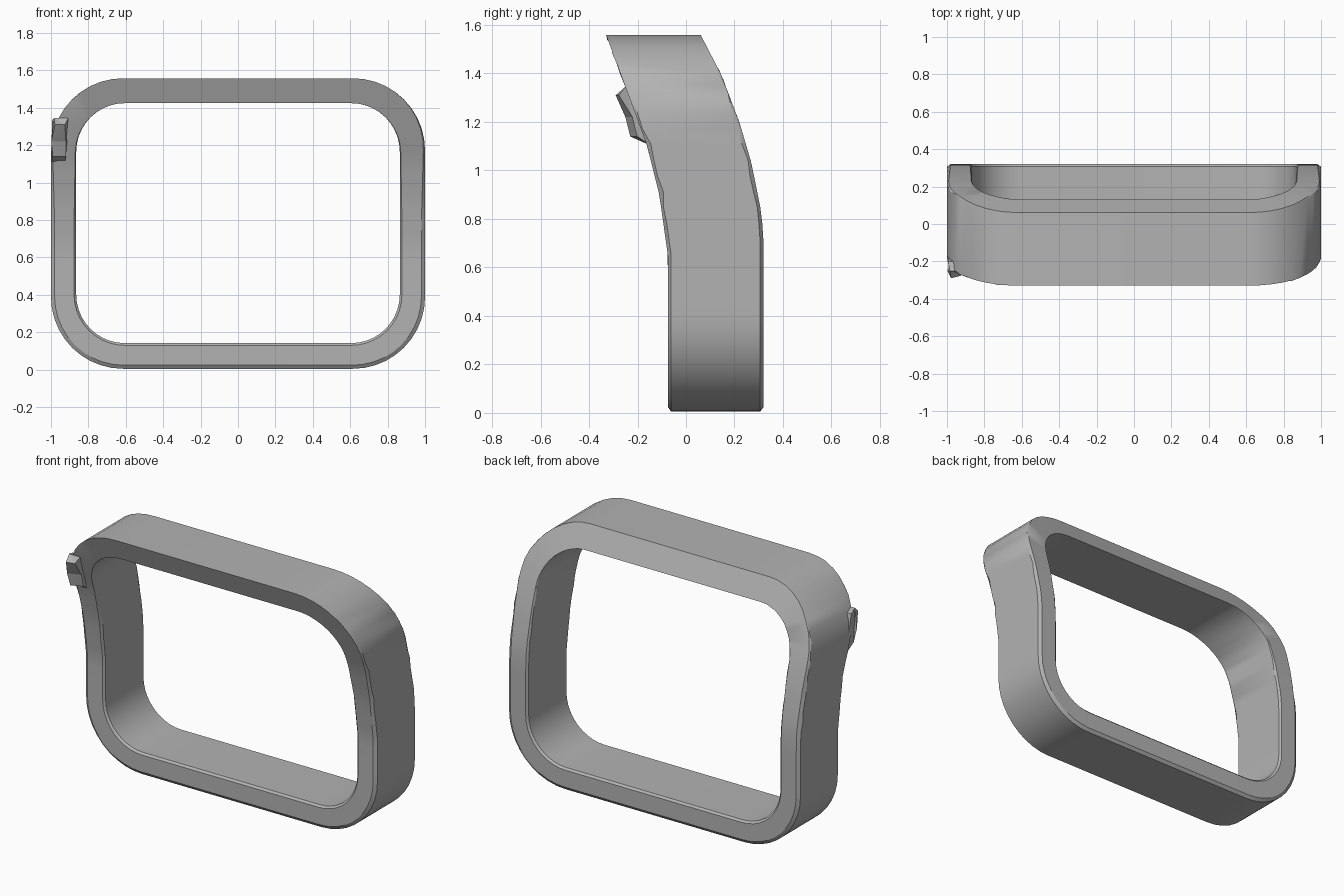
import bpy, bmesh, math, random

if "Cube" in bpy.data.objects:
    bpy.data.objects.remove(bpy.data.objects["Cube"])
random.seed(7)

grey = bpy.data.materials.new("mid grey")
grey.use_nodes = True
colour = (0.45, 0.45, 0.45, 1)
grey.diffuse_color = colour
grey.node_tree.nodes["Principled BSDF"].inputs["Base Color"].default_value = colour

# Depth curves: (height, y) for the front and back faces
FRONT = [(0, -0.075), (0.65, -0.075), (0.9, -0.11), (1.1, -0.16), (1.33, -0.245), (1.56, -0.33)]
BACK = [(0, 0.32), (0.7, 0.32), (0.82, 0.312), (1.03, 0.27), (1.2, 0.22), (1.4, 0.143), (1.56, 0.06)]


def depth(curve, z):
    z = min(max(z, 0), 1.56)
    for (z0, y0), (z1, y1) in zip(curve, curve[1:]):
        if z <= z1:
            return y0 + (y1 - y0) * (z - z0) / (z1 - z0)


def rounded_rect(half_w, low, high, radius, steps=10, sides=12):
    """Closed outline, with subdivided upright sides so they can bend."""
    top, bottom = high - radius, low + radius
    right = half_w - radius
    corners = [(right, bottom, -90), (right, top, 0), (-right, top, 90), (-right, bottom, 180)]
    points = []
    for i, (cx, cz, start) in enumerate(corners):
        for s in range(steps + 1):
            a = math.radians(start + 90 * s / steps)
            points.append((cx + radius * math.cos(a), cz + radius * math.sin(a)))
        if i in (0, 2):
            x = points[-1][0]
            end = top if i == 0 else bottom
            points += [(x, cz + (end - cz) * k / sides) for k in range(1, sides)]
    return points


def finish(name, bm, angle):
    bmesh.ops.recalc_face_normals(bm, faces=bm.faces)
    mesh = bpy.data.meshes.new(name)
    bm.to_mesh(mesh)
    bm.free()
    mesh.materials.append(grey)
    obj = bpy.data.objects.new(name, mesh)
    bpy.context.collection.objects.link(obj)
    bpy.ops.object.select_all(action='DESELECT')
    obj.select_set(True)
    bpy.context.view_layer.objects.active = obj
    bpy.ops.object.shade_smooth_by_angle(angle=math.radians(angle))
    return obj


# Curved ring: sweep a chamfered section around the rounded outline
outer = rounded_rect(1.0, 0.005, 1.558, 0.385)
inner = rounded_rect(0.865, 0.142, 1.425, 0.26)
bm = bmesh.new()
rings = []
for (ox, oz), (ix, iz) in zip(outer, inner):
    def at(t, curve, inset):
        x, z = ox + (ix - ox) * t, oz + (iz - oz) * t
        return bm.verts.new((x, depth(curve, z) + inset, z))
    cut = 0.02 * min(1, max(0.0, (1.5 - oz) / 0.7))
    bevel = cut / 0.14
    # Rough, chipped edges around the upper sides and corners
    rough = 0.014 if 0.8 < oz < 1.55 else 0
    jf, jb = random.uniform(-0.3, 1) * rough, random.uniform(-0.3, 1) * rough
    rings.append([
        at(0, FRONT, cut * 0.7 + jf), at(bevel, FRONT, 0),
        at(1 - bevel * 0.6, FRONT, 0), at(1, FRONT, cut * 0.6 + jb * 0.6),
        at(1, BACK, -cut * 0.6 - jf * 0.6), at(1 - bevel * 0.6, BACK, 0),
        at(bevel, BACK, 0), at(0, BACK, -cut * 0.7 - jb)])
for i, ring in enumerate(rings):
    following = rings[(i + 1) % len(rings)]
    for j in range(8):
        k = (j + 1) % 8
        bm.faces.new((ring[j], ring[k], following[k], following[j]))
bmesh.ops.remove_doubles(bm, verts=bm.verts, dist=0.0005)
finish("curved_frame", bm, 30)

# Ragged shard standing out of the front of the upper right corner
bm = bmesh.new()
edge = [(-0.14, 1.1), (-0.23, 1.14), (-0.25, 1.22), (-0.29, 1.31), (-0.25, 1.345), (-0.2, 1.33)]
sides = []
for x in (-0.995, -0.925):
    sides.append([bm.verts.new((x + random.uniform(-0.004, 0.02), y, z)) for y, z in edge])
a, b = sides
for v in b[1:4]:
    v.co.y += random.uniform(0.01, 0.05)
bm.faces.new(a)
bm.faces.new(b)
for i in range(len(edge)):
    j = (i + 1) % len(edge)
    bm.faces.new((a[i], a[j], b[j], b[i]))
bmesh.ops.triangulate(bm, faces=bm.faces)
finish("broken_shard", bm, 10)
